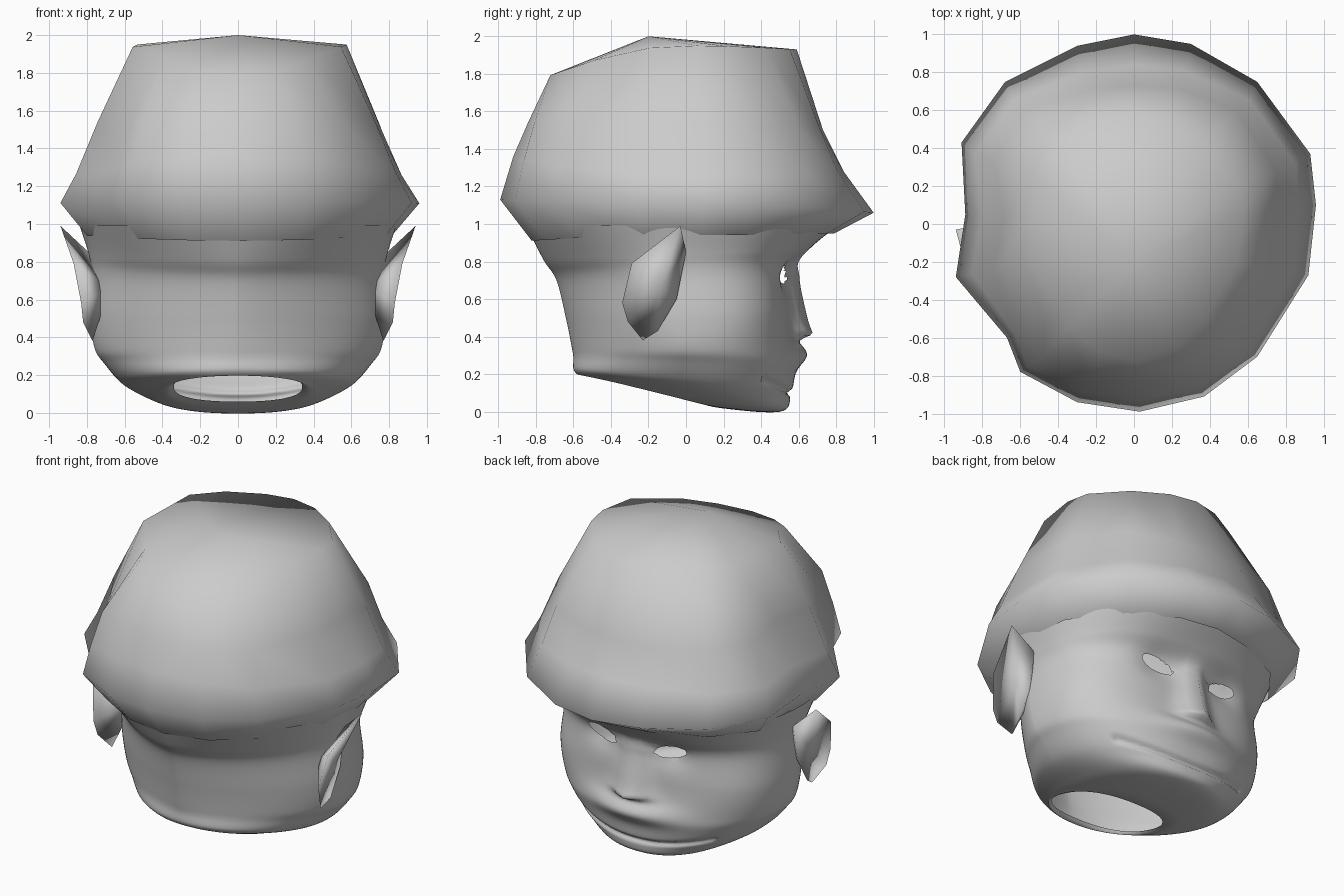
import bpy, bmesh, math

if "Cube" in bpy.data.objects:
    bpy.data.objects.remove(bpy.data.objects["Cube"])

def make_object(name, bm):
    bmesh.ops.recalc_face_normals(bm, faces=bm.faces)
    me = bpy.data.meshes.new(name)
    bm.to_mesh(me)
    bm.free()
    for p in me.polygons:
        p.use_smooth = True
    ob = bpy.data.objects.new(name, me)
    bpy.context.collection.objects.link(ob)
    return ob

def loft(bm, rings):
    rows = [[bm.verts.new(c) for c in r] for r in rings]
    for a, b in zip(rows, rows[1:]):
        n = len(a)
        for i in range(n):
            bm.faces.new((a[i], a[(i + 1) % n], b[(i + 1) % n], b[i]))
    return rows

def bump(d, s):
    return math.exp(-(d / s) ** 2)

# Head: tilted rings (half width, y front, y back, z front, z back, front and back roundness)
KEYS = [
    (0.84, 0.82, -0.85, 1.00, 0.99, 2.1, 1.9),
    (0.79, 0.66, -0.76, 0.87, 0.81, 2.4, 1.65),
    (0.77, 0.56, -0.69, 0.75, 0.70, 2.6, 1.55),
    (0.78, 0.55, -0.64, 0.52, 0.50, 2.8, 1.55),
    (0.76, 0.57, -0.61, 0.34, 0.35, 2.5, 1.6),
    (0.71, 0.58, -0.60, 0.24, 0.29, 2.4, 1.7),
    (0.61, 0.56, -0.60, 0.09, 0.23, 2.2, 1.9),
    (0.46, 0.50, -0.58, 0.00, 0.20, 2.2, 2.1),
    (0.38, 0.18, -0.56, 0.02, 0.20, 2.3, 2.3),
    (0.34, 0.03, -0.54, 0.06, 0.215, 2.4, 2.4),
]
SEG, SUB = 144, 12

def spline(p0, p1, p2, p3, t):
    return [0.5 * (2 * b + (c - a) * t + (2 * a - 5 * b + 4 * c - d) * t * t
                   + (3 * b - a - 3 * c + d) * t ** 3) for a, b, c, d in zip(p0, p1, p2, p3)]

def head_ring(k):
    w, yf, yb, zf, zb, ef, eb = k
    ring = []
    for i in range(SEG):
        a = 2 * math.pi * i / SEG
        c, s = math.cos(a), math.sin(a)
        e = ef if s > 0 else eb
        x = w * math.copysign(abs(c) ** (2 / e), c)
        m = (yf + yb) / 2
        y = m + (yf - yb) / 2 * math.copysign(abs(s) ** (2 / e), s)
        z = zf + (zb - zf) * (yf - y) / (yf - yb)
        if y > 0.2 and yf > 0.45:
            # nose, upper lip, eye sockets, mouth groove
            drop = max(0, min(1, (0.78 - z) / 0.35))
            nose_h = (0.04 + 0.07 * drop) * bump(max(0, z - 0.72), 0.08)
            if z < 0.42:
                nose_h = 0.11 * bump(z - 0.42, 0.03)
            y += nose_h * bump(x, 0.06 + 0.05 * drop)
            y += 0.07 * bump(x, 0.28) * bump(z - 0.31, 0.07)
            y -= 0.04 * bump(abs(x) - 0.25, 0.13) * bump(z - 0.73, 0.09)
            if abs(x) < 0.5:
                y -= 0.025 * bump(z - 0.10 - 0.3 * x * x, 0.015)
        ring.append((x, y, z))
    return ring

rings = []
for n in range(len(KEYS) - 1):
    p = [KEYS[max(0, min(len(KEYS) - 1, n + o))] for o in (-1, 0, 1, 2)]
    rings += [head_ring(spline(*p, j / SUB)) for j in range(SUB)]
rings.append(head_ring(KEYS[-1]))
bm = bmesh.new()
loft(bm, rings)

# Eye openings: remove faces in slanted ovals, then snap the rims to the ovals
EX, EZ, EW, EH = 0.25, 0.73, 0.11, 0.042

def eye_coords(co):
    u = abs(co.x) - EX
    return u / EW, (co.z - EZ - 0.2 * u) / EH

doomed = []
for f in bm.faces:
    c = f.calc_center_median()
    u, v = eye_coords(c)
    if c.y > 0.2 and u * u + v * v < 1:
        doomed.append(f)
bmesh.ops.delete(bm, geom=doomed, context='FACES')
for vert in bm.verts:
    if vert.is_boundary and vert.co.y > 0.2 and 0.6 < vert.co.z < 0.84:
        u, v = eye_coords(vert.co)
        r = math.hypot(u, v)
        if 0.5 < r < 1.8:
            u, v = u / r, v / r
            vert.co.x = math.copysign(EX + u * EW, vert.co.x)
            vert.co.z = EZ + v * EH + 0.2 * u * EW
make_object("head", bm)

# Cap: coarse brim outline repeated as scaled rings, fuller on the diagonals midway up
BRIM = [(0, 1.0), (0.3, 0.95), (0.65, 0.75), (0.93, 0.37), (0.96, 0.1), (0.92, -0.27),
        (0.65, -0.7), (0.37, -0.91), (0.03, -0.99), (-0.3, -0.94), (-0.6, -0.78),
        (-0.67, -0.6), (-0.94, -0.28), (-0.89, 0.05), (-0.91, 0.43), (-0.68, 0.75), (-0.3, 0.94)]

def cap_ring(sx, sf, sb, zf, zs, zb, full=0.0):
    ring = []
    for x, y in BRIM:
        t = abs(y)
        z = zs + ((zf if y > 0 else zb) - zs) * t * t
        k = 1 + full * math.sin(2 * math.atan2(y, x)) ** 2
        ring.append((x * sx * k, y * (sf if y > 0 else sb) * k, z))
    return ring

bm = bmesh.new()
rows = loft(bm, [
    cap_ring(0.85, 0.79, 0.83, 0.95, 0.94, 0.91),
    cap_ring(1.00, 1.00, 1.00, 1.06, 1.11, 1.13),
    cap_ring(0.90, 0.84, 0.93, 1.28, 1.26, 1.36, 0.04),
    cap_ring(0.77, 0.73, 0.85, 1.50, 1.54, 1.54, 0.09),
    cap_ring(0.60, 0.59, 0.73, 1.93, 1.95, 1.79, -0.04),
])
apex = bm.verts.new((0, -0.2, 2.0))
top = rows[-1]
for i in range(len(top)):
    bm.faces.new((top[i], top[(i + 1) % len(top)], apex))
make_object("cap", bm)

# Ears: flared rim with a nearly flat outer face and a back cone into the head
RIM = [(0.94, -0.03, 0.99), (0.87, -0.29, 0.79), (0.83, -0.34, 0.58), (0.82, -0.31, 0.48),
       (0.77, -0.23, 0.38), (0.79, -0.15, 0.43), (0.79, -0.05, 0.6), (0.79, 0.0, 0.85)]
for side, name in ((1, "right_ear"), (-1, "left_ear")):
    bm = bmesh.new()
    rim = [bm.verts.new((side * x, y, z)) for x, y, z in RIM]
    for hub in ((0.82, -0.14, 0.66), (0.68, -0.12, 0.66)):
        h = bm.verts.new((side * hub[0], hub[1], hub[2]))
        for i in range(len(rim)):
            bm.faces.new((rim[i], rim[(i + 1) % len(rim)], h))
    make_object(name, bm)
